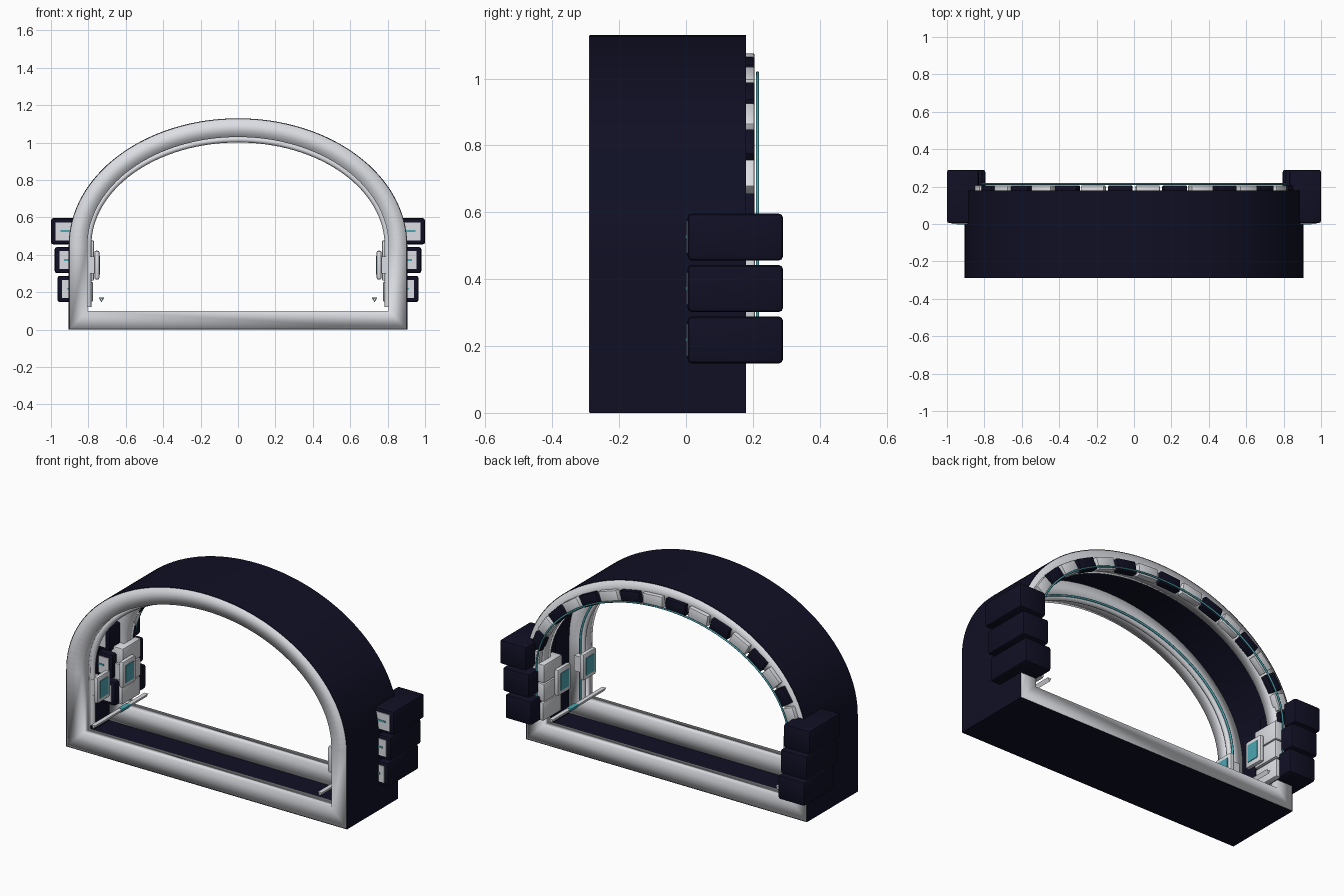
import bpy, bmesh, math
from mathutils import Vector

old = bpy.data.objects.get("Cube")
if old:
    bpy.data.objects.remove(old)


def material(name, rgb):
    m = bpy.data.materials.new(name)
    m.use_nodes = True
    m.diffuse_color = (*rgb, 1)
    m.node_tree.nodes["Principled BSDF"].inputs["Base Color"].default_value = (*rgb, 1)
    return m


NAVY = material("dark navy", (0.005, 0.005, 0.018))
LIGHT = material("light grey", (0.72, 0.73, 0.77))
TEAL = material("teal glow", (0.07, 0.38, 0.44))

SPRING = 0.45            # height where the straight jambs become the arch
FRONT, BACK = -0.29, 0.18


def arch(a, top, base, steps=64):
    """Points (x, z) from the left foot over the arch to the right foot."""
    pts = [(a, base)]
    for i in range(steps + 1):
        t = math.pi * i / steps
        pts.append((a * math.cos(t), SPRING + (top - SPRING) * math.sin(t)))
    return pts + [(-a, base)]


def finish(name, bm, mat):
    bmesh.ops.recalc_face_normals(bm, faces=bm.faces)
    me = bpy.data.meshes.new(name)
    bm.to_mesh(me)
    bm.free()
    ob = bpy.data.objects.new(name, me)
    bpy.context.collection.objects.link(ob)
    me.materials.append(mat)
    return ob


def smooth(ob, angle=None):
    bpy.ops.object.select_all(action="DESELECT")
    ob.select_set(True)
    bpy.context.view_layer.objects.active = ob
    if angle is None:
        bpy.ops.object.shade_smooth()
    else:
        bpy.ops.object.shade_smooth_by_angle(angle=math.radians(angle))


def frame(name, inset, thick, y0, y1, mat):
    """Closed arched frame with a rectangular section."""
    def outline(d):
        return arch(0.905 - d, 1.13 - d, d)
    bm = bmesh.new()
    loops = []
    for d, y in ((inset, y0), (inset, y1), (inset + thick, y1), (inset + thick, y0)):
        loops.append([bm.verts.new((x, y, z)) for x, z in outline(d)])
    n = len(loops[0])
    for k in range(4):
        a, b = loops[k], loops[(k + 1) % 4]
        for i in range(n):
            j = (i + 1) % n
            bm.faces.new((a[i], a[j], b[j], b[i]))
    return finish(name, bm, mat)


def box(name, lo, hi, mat, bevel=0.0, turn=0.0):
    """Box between two corners, optionally turned about its y axis."""
    lo, hi = Vector(lo), Vector(hi)
    bm = bmesh.new()
    bmesh.ops.create_cube(bm, size=1)
    bmesh.ops.scale(bm, vec=hi - lo, verts=bm.verts)
    if bevel:
        bmesh.ops.bevel(bm, geom=bm.edges[:], offset=bevel, segments=2,
                        profile=0.5, affect="EDGES")
    ob = finish(name, bm, mat)
    ob.location = (lo + hi) / 2
    ob.rotation_euler.y = turn
    if bevel:
        smooth(ob, 40)
    return ob


def side_box(name, s, x, y, z, mat, bevel=0.0):
    """Box given by ranges, mirrored to side s."""
    xs = sorted((s * x[0], s * x[1]))
    return box(name, (xs[0], y[0], z[0]), (xs[1], y[1], z[1]), mat, bevel)


def arch_tube(name, a, top, base, y, radius, mat):
    cu = bpy.data.curves.new(name, "CURVE")
    cu.dimensions = "3D"
    cu.bevel_depth = radius
    cu.bevel_resolution = 2
    cu.use_fill_caps = True
    pts = arch(a, top, base)
    sp = cu.splines.new("POLY")
    sp.points.add(len(pts) - 1)
    for p, (x, z) in zip(sp.points, pts):
        p.co = (x, y, z, 1)
    cu.materials.append(mat)
    ob = bpy.data.objects.new(name, cu)
    bpy.context.collection.objects.link(ob)


# Hollow tunnel skin with a softly shaded rim at each end
smooth(frame("tunnel_skin", 0, 0.005, FRONT + 0.001, BACK - 0.001, NAVY), 30)
smooth(frame("front_rim", 0.003, 0.097, FRONT, FRONT + 0.08, LIGHT))
smooth(frame("back_rim", 0.003, 0.097, BACK - 0.08, BACK, LIGHT))

# Inner trim tube behind the front rim, and the two glow lines
arch_tube("front_trim", 0.80, 1.017, 0.12, -0.195, 0.016, LIGHT)
arch_tube("front_glow_line", 0.805, 1.022, 0.12, -0.175, 0.006, TEAL)
arch_tube("back_glow_line", 0.815, 1.017, 0.15, 0.214, 0.005, TEAL)

# Alternating blocks around the back arch
SEGMENTS = 18
for i in range(SEGMENTS):
    t = math.pi * (i + 0.5) / SEGMENTS
    a, b = 0.84, 1.04 - SPRING
    x, z = a * math.cos(t), SPRING + b * math.sin(t)
    dx, dz = -a * math.sin(t), b * math.cos(t)
    half = math.hypot(dx, dz) * math.pi / SEGMENTS * 0.43
    box("arch_block", (x - half, 0.165, z - 0.034), (x + half, 0.205, z + 0.034),
        NAVY if i % 2 else LIGHT, 0.004, math.atan2(-dz, dx))

for s, side in ((1, "left"), (-1, "right")):
    # Stacked outer housings with a light front plate and a glow strip
    for k, outer in enumerate((0.965, 0.98, 1.0)):
        z = 0.148 + 0.154 * k
        side_box(side + "_housing", s, (outer - 0.17, outer), (0.005, 0.29),
                 (z, z + 0.14), NAVY, 0.012)
        side_box(side + "_housing_plate", s, (outer - 0.145, outer - 0.025),
                 (0.001, 0.008), (z + 0.022, z + 0.118), LIGHT)
        side_box(side + "_housing_strip", s, (outer - 0.115, outer - 0.05),
                 (-0.002, 0.002), (z + 0.066, z + 0.076), TEAL)

    # Inner column blocks by the back rim
    for x, z in ((0.775, (0.15, 0.255)), (0.77, (0.262, 0.365)), (0.77, (0.37, 0.477))):
        side_box(side + "_column_block", s, (x, 0.845), (0.04, 0.207), z, LIGHT, 0.006)

    # Two control screens facing the passage
    for y in (0.06, -0.175):
        side_box(side + "_screen_mount", s, (0.765, 0.82), (y - 0.035, y + 0.035),
                 (0.30, 0.39), LIGHT)
        side_box(side + "_screen_frame", s, (0.741, 0.768), (y - 0.06, y + 0.06),
                 (0.268, 0.422), LIGHT, 0.01)
        side_box(side + "_screen", s, (0.737, 0.743), (y - 0.037, y + 0.037),
                 (0.295, 0.395), TEAL)

    # Low three-sided guide rail with a glowing middle
    for name, radius, y0, y1, mat in (("rail", 0.014, -0.29, 0.2, LIGHT),
                                      ("rail_glow", 0.017, -0.04, 0.04, TEAL)):
        bpy.ops.mesh.primitive_cylinder_add(
            vertices=3, radius=radius, depth=y1 - y0,
            location=(s * 0.73, (y0 + y1) / 2, 0.163), rotation=(-math.pi / 2, 0, 0))
        ob = bpy.context.object
        ob.name = side + "_" + name
        ob.data.materials.append(mat)
